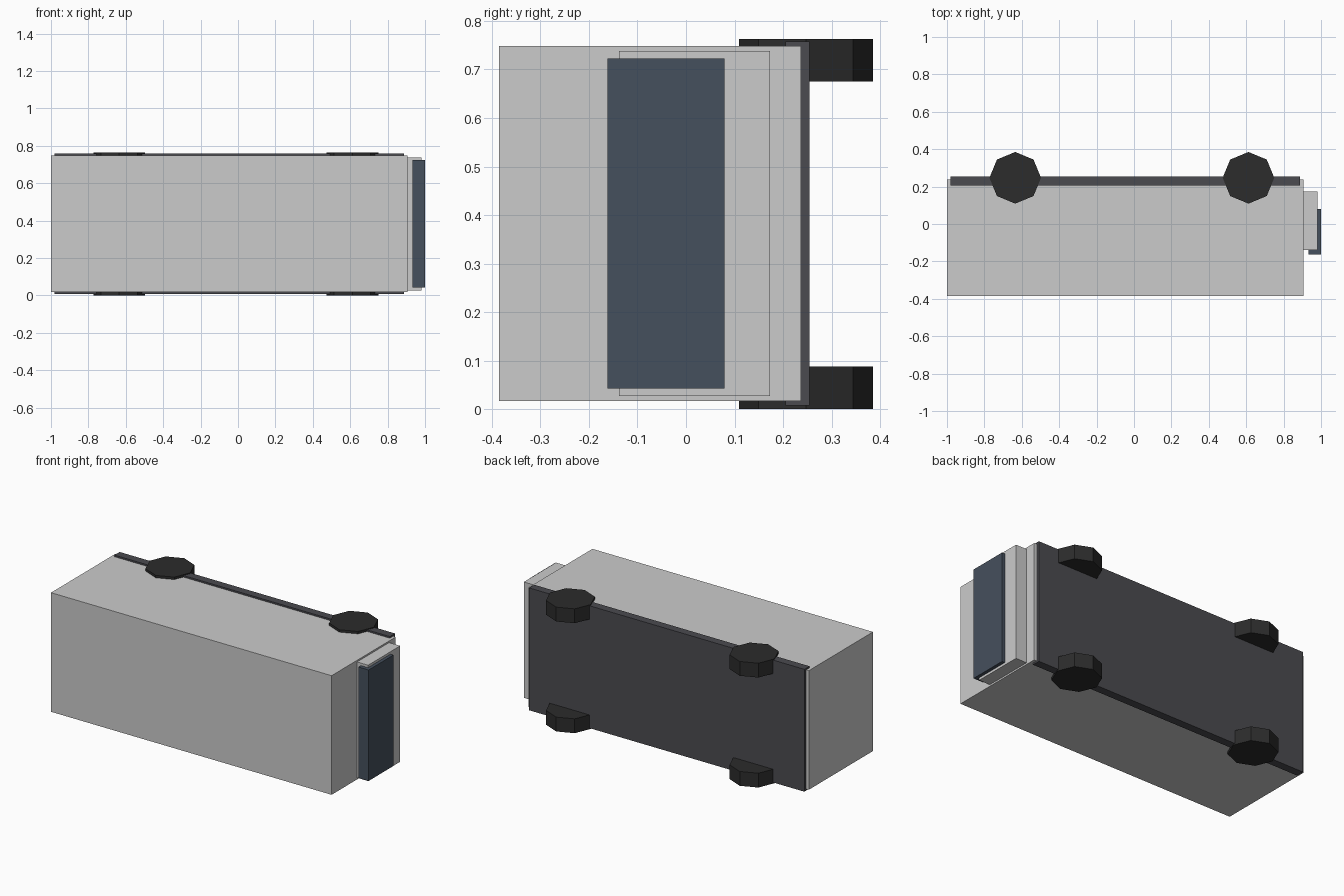
import bpy

if "Cube" in bpy.data.objects:
    bpy.data.objects.remove(bpy.data.objects["Cube"])


def material(name, rgb):
    m = bpy.data.materials.new(name)
    m.diffuse_color = (*rgb, 1)
    m.use_nodes = True
    m.node_tree.nodes["Principled BSDF"].inputs["Base Color"].default_value = m.diffuse_color
    return m


def box(name, x, y, z, mat=None):
    """Box from (min, max) ranges on each axis."""
    spans = (x, y, z)
    bpy.ops.mesh.primitive_cube_add(size=1, location=[(a + b) / 2 for a, b in spans])
    ob = bpy.context.object
    ob.name = name
    ob.scale = [b - a for a, b in spans]
    bpy.ops.object.transform_apply(location=False, rotation=False, scale=True)
    if mat:
        ob.data.materials.append(mat)
    return ob


glass = material("dark_glass", (0.06, 0.08, 0.11))
frame = material("dark_frame", (0.07, 0.07, 0.08))
rubber = material("black_rubber", (0.025, 0.025, 0.025))

# Van lying on its side: roof towards -y, wheels towards +y, nose towards +x
box("cargo_body", (-1.0, 0.905), (-0.385, 0.237), (0.017, 0.748))
box("chassis", (-0.982, 0.887), (0.205, 0.255), (0.007, 0.758), frame)
box("nose", (0.83, 0.98), (-0.138, 0.173), (0.027, 0.738))
box("windshield", (0.932, 1.0), (-0.162, 0.079), (0.042, 0.723), glass)

# Four eight-sided wheels
for end, x in (("rear", -0.635), ("front", 0.612)):
    for side, z in (("lower", 0.044), ("upper", 0.719)):
        bpy.ops.mesh.primitive_cylinder_add(
            vertices=8, radius=0.138, depth=0.088, location=(x, 0.247, z))
        wheel = bpy.context.object
        wheel.name = f"{end}_{side}_wheel"
        wheel.data.materials.append(rubber)
